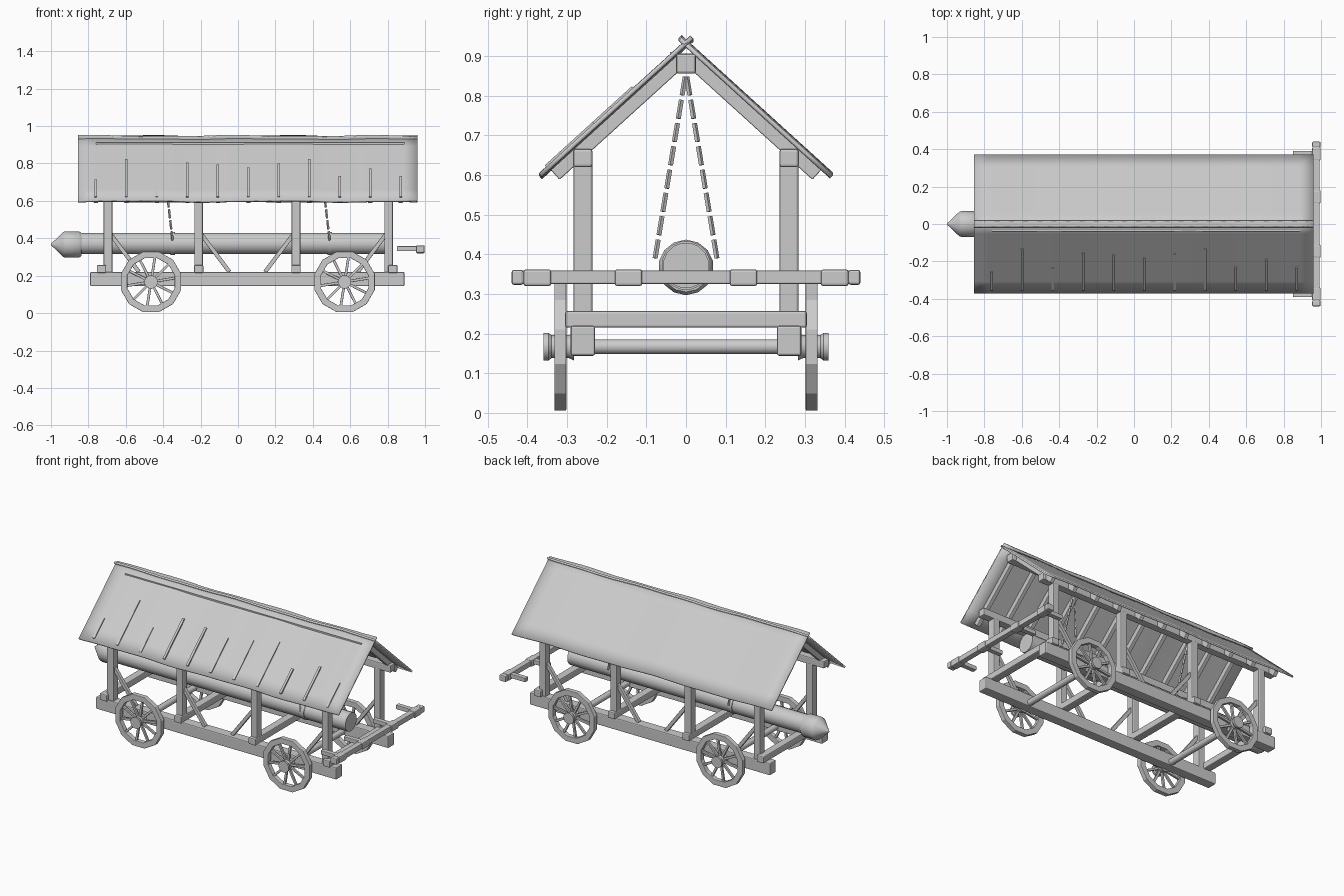
import bpy, bmesh, math
from mathutils import Vector, Matrix

cube = bpy.data.objects.get("Cube")
if cube:
    bpy.data.objects.remove(cube, do_unlink=True)

grey = bpy.data.materials.new("weathered grey")
grey.use_nodes = True
COLOR = (0.6, 0.6, 0.6, 1)
grey.diffuse_color = COLOR
grey.node_tree.nodes["Principled BSDF"].inputs["Base Color"].default_value = COLOR


def finish(name, bm, bevel=0.0, smooth=False):
    bmesh.ops.recalc_face_normals(bm, faces=bm.faces)
    mesh = bpy.data.meshes.new(name)
    bm.to_mesh(mesh)
    bm.free()
    mesh.materials.append(grey)
    ob = bpy.data.objects.new(name, mesh)
    bpy.context.collection.objects.link(ob)
    if bevel:
        mod = ob.modifiers.new("worn edges", 'BEVEL')
        mod.width = bevel
        mod.segments = 2
    if smooth:
        bpy.ops.object.select_all(action='DESELECT')
        ob.select_set(True)
        bpy.context.view_layer.objects.active = ob
        bpy.ops.object.shade_smooth_by_angle(angle=math.radians(35))
    return ob


def add_bar(bm, a, b, w, h):
    """Box running from a to b, w wide sideways and h high."""
    a, b = Vector(a), Vector(b)
    rot = (b - a).to_track_quat('Z', 'Y').to_matrix().to_4x4()
    m = Matrix.Translation((a + b) / 2) @ rot @ Matrix.Diagonal((w, h, (b - a).length, 1))
    bmesh.ops.create_cube(bm, size=1, matrix=m)


def beam(name, a, b, w, h, bevel=0.006):
    bm = bmesh.new()
    add_bar(bm, a, b, w, h)
    return finish(name, bm, bevel)


def add_lathe(bm, profile, center, axis, sides):
    """Revolve (distance along axis, radius) points around an axis."""
    rot = Vector(axis).to_track_quat('Z', 'Y').to_matrix()
    rings = []
    for d, r in profile:
        ring = []
        for i in range(sides):
            t = math.tau * (i + 0.5) / sides
            p = Vector((r * math.cos(t), r * math.sin(t), d))
            ring.append(bm.verts.new(Vector(center) + rot @ p))
        rings.append(ring)
    for lo, hi in zip(rings, rings[1:]):
        for i in range(sides):
            j = (i + 1) % sides
            bm.faces.new((lo[i], lo[j], hi[j], hi[i]))
    bm.faces.new(rings[0])
    bm.faces.new(rings[-1])


POSTS = (-0.695, -0.21, 0.31, 0.805)
SIDES = ((-1, "right"), (1, "left"))

# Frame: sills, posts, wall plates and braces on both sides
for s, side in SIDES:
    y = s * 0.26
    beam(side + "_sill", (-0.79, y, 0.182), (0.89, y, 0.182), 0.062, 0.076)
    beam(side + "_wall_plate", (-0.8, y, 0.643), (0.9, y, 0.643), 0.048, 0.046)
    for i, x in enumerate(POSTS):
        beam(f"{side}_post_{i}", (x, y, 0.215), (x, y, 0.63), 0.046, 0.048)
        d = 1 if i < 2 else -1
        beam(f"{side}_brace_{i}", (x, y, 0.44), (x + d * 0.165, y, 0.22), 0.022, 0.022, 0.003)

# Cross beams resting on the sills
for i, x in enumerate((-0.73, -0.21, 0.31, 0.828)):
    beam(f"cross_beam_{i}", (x, -0.305, 0.236), (x, 0.305, 0.236), 0.05, 0.042)

# Ridge beam and rafters
SLOPE = 0.908
beam("ridge_beam", (-0.8, 0, 0.881), (0.91, 0, 0.881), 0.05, 0.05)
for s, side in SIDES:
    bm = bmesh.new()
    for i in range(11):
        x = -0.76 + i * 0.163
        add_bar(bm, (x, s * 0.012, 0.889), (x, s * 0.33, 0.9 - SLOPE * 0.33), 0.024, 0.033)
    finish(side + "_rafters", bm, 0.003)


# Roof panels with a slight waviness
def roof_z(y):
    return 0.931 - SLOPE * y


for s, side in SIDES:
    bm = bmesh.new()
    nx, ny = 24, 6
    grid = []
    for i in range(nx + 1):
        u = i / nx
        wave = 0.003 * math.sin(u * 15 + s) + 0.0015 * math.sin(u * 31)
        row = []
        for j in range(ny + 1):
            v = -0.015 + 0.382 * j / ny
            row.append(bm.verts.new((-0.855 + 1.815 * u, s * v, roof_z(v) + wave)))
        grid.append(row)
    for i in range(nx):
        for j in range(ny):
            bm.faces.new((grid[i][j], grid[i + 1][j], grid[i + 1][j + 1], grid[i][j + 1]))
    roof = finish(side + "_roof", bm, smooth=True)
    mod = roof.modifiers.new("thickness", 'SOLIDIFY')
    mod.thickness = 0.011
    mod.offset = 0

# Rafter edges and purlin showing through the right roof panel
bm = bmesh.new()
tops = (0.71, 0.82, 0.73, 0.8, 0.79, 0.775, 0.795, 0.82, 0.73, 0.77, 0.73)
for i, top in enumerate(tops):
    x = -0.76 + i * 0.163
    ends = [(x, -(0.94 - z) / SLOPE, z) for z in (0.62, top)]
    add_bar(bm, *ends, 0.014, 0.012)
add_bar(bm, (-0.76, -0.036, 0.906), (0.89, -0.036, 0.906), 0.008, 0.01)
finish("roof_battens", bm)

# Ram: shaft with straps and a pointed head
bm = bmesh.new()
add_lathe(bm, [(-0.86, 0.058), (0.79, 0.058)], (0, 0, 0.372), (1, 0, 0), 16)
finish("ram_shaft", bm, smooth=True)
bm = bmesh.new()
add_lathe(bm, [(-1.0, 0.003), (-0.935, 0.066), (-0.925, 0.07), (-0.85, 0.07), (-0.838, 0.062)],
          (0, 0, 0.367), (1, 0, 0), 14)
finish("ram_head", bm, smooth=True)

# Hanging chains and the straps that hold the ram
for n, x in enumerate((-0.35, 0.49)):
    bm = bmesh.new()
    add_lathe(bm, [(x - 0.012, 0.062), (x + 0.012, 0.062)], (0, 0, 0.372), (1, 0, 0), 16)
    finish(f"ram_strap_{n}", bm, smooth=True)
    bm = bmesh.new()
    for s, side in SIDES:
        low, high = Vector((x, s * 0.078, 0.39)), Vector((x - 0.055, 0, 0.86))
        for k in range(8):
            a, b = low.lerp(high, k / 8), low.lerp(high, (k + 0.8) / 8)
            add_bar(bm, a, b, 0.009, 0.009)
    finish(f"chains_{n}", bm)

# Push bar with grips and pegs
beam("push_bar", (0.975, -0.437, 0.342), (0.975, 0.437, 0.342), 0.036, 0.034, 0.004)
for s, side in SIDES:
    for n, y in enumerate((0.145, 0.375)):
        beam(f"{side}_grip_{n}", (0.975, s * (y - 0.035), 0.341), (0.975, s * (y + 0.035), 0.341), 0.046, 0.042)
        beam(f"{side}_peg_{n}", (0.85, s * y, 0.345), (0.96, s * y, 0.345), 0.03, 0.026, 0.003)
    beam(side + "_bar_end", (0.975, s * 0.41, 0.342), (0.975, s * 0.44, 0.342), 0.045, 0.038)

# Axles and spoked wheels
HUB_Z, SEG, SPOKES = 0.167, 12, 10
for n, x in ((0, -0.465), (1, 0.57)):
    bm = bmesh.new()
    add_lathe(bm, [(-0.35, 0.019), (0.35, 0.019)], (x, 0, HUB_Z), (0, 1, 0), 12)
    finish(f"axle_{n}", bm, smooth=True)
    for s, side in SIDES:
        c = Vector((x, s * 0.317, HUB_Z))
        bm = bmesh.new()
        add_lathe(bm, [(-0.035, 0.036), (-0.022, 0.03), (0.022, 0.03), (0.03, 0.036), (0.042, 0.036)],
                  c, (0, s, 0), 12)
        finish(f"{side}_hub_{n}", bm, smooth=True)
        # Rim of straight segments
        bm = bmesh.new()
        loops = []
        for i in range(SEG):
            t = math.tau * (i + 0.5) / SEG
            d = Vector((math.cos(t), 0, math.sin(t)))
            loops.append([bm.verts.new(c + d * r + Vector((0, dy, 0)))
                          for r, dy in ((0.131, -0.015), (0.167, -0.015), (0.167, 0.015), (0.131, 0.015))])
        for i in range(SEG):
            p, q = loops[i], loops[(i + 1) % SEG]
            for k in range(4):
                m = (k + 1) % 4
                bm.faces.new((p[k], p[m], q[m], q[k]))
        finish(f"{side}_rim_{n}", bm, 0.003)
        # Spokes
        bm = bmesh.new()
        for i in range(SPOKES):
            t = math.tau * (i + 0.25) / SPOKES
            d = Vector((math.cos(t), 0, math.sin(t)))
            add_bar(bm, c + d * 0.02, c + d * 0.137, 0.014, 0.014)
        finish(f"{side}_spokes_{n}", bm, 0.002)
